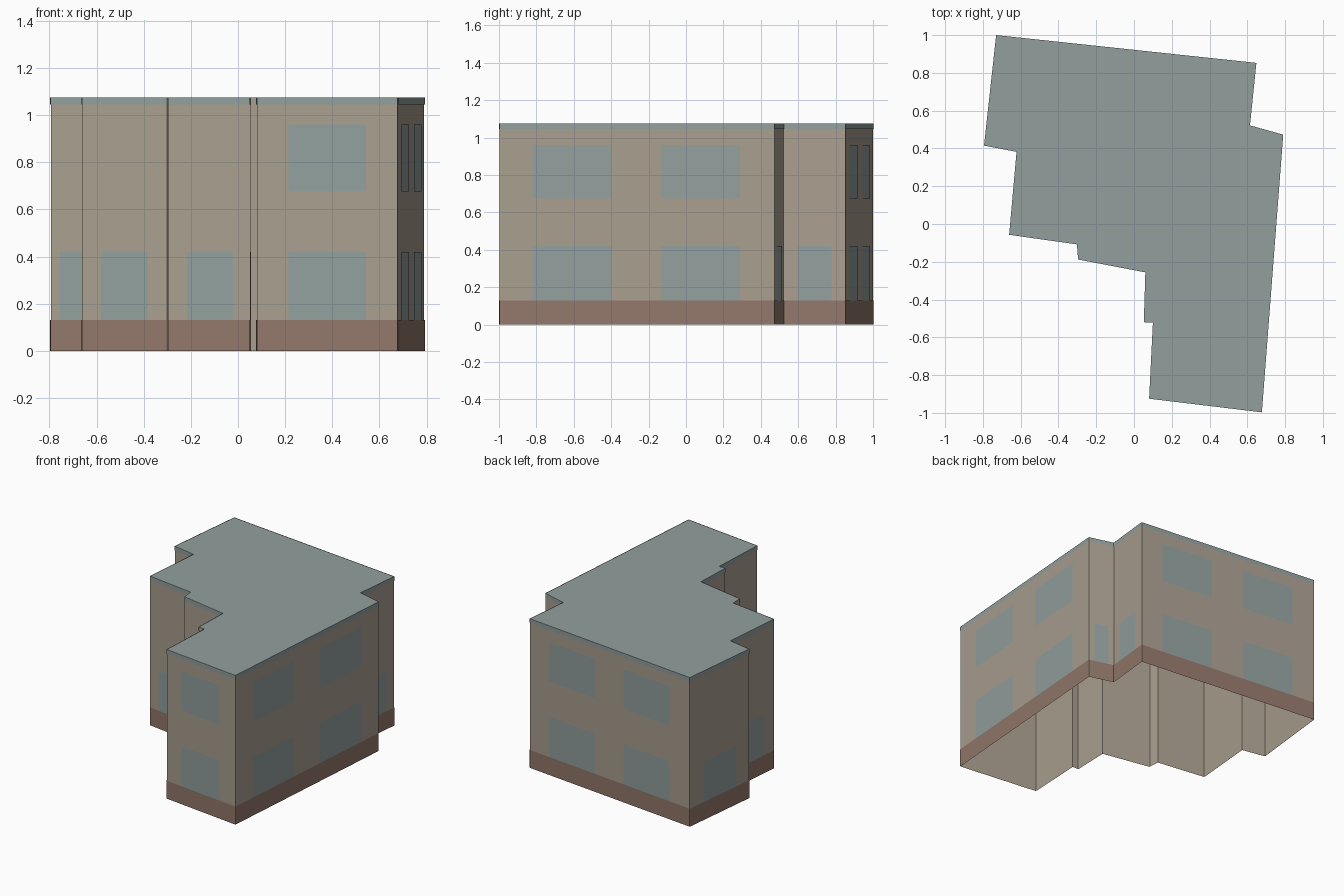
import bpy
from mathutils import Vector

cube = bpy.data.objects.get("Cube")
if cube:
    bpy.data.objects.remove(cube, do_unlink=True)


def material(name, rgb):
    linear = [((c / 255 + 0.055) / 1.055) ** 2.4 for c in rgb] + [1.0]
    mat = bpy.data.materials.new(name)
    mat.use_nodes = True
    mat.diffuse_color = linear
    bsdf = mat.node_tree.nodes["Principled BSDF"]
    bsdf.inputs["Base Color"].default_value = linear
    bsdf.inputs["Roughness"].default_value = 0.9
    return mat


plaster = material("beige plaster", (170, 159, 144))
brick = material("brown brick", (147, 120, 107))
slate = material("grey green slate", (146, 160, 158))

HEIGHT = 1.075
BASE_TOP = 0.13
TRIM_BOTTOM = 1.045
GAP = 0.003

# Floor plan, counter-clockwise from the front corner
PLAN = [Vector(p) for p in (
    (0.677, -0.997), (0.79, 0.473), (0.614, 0.522), (0.648, 0.853),
    (-0.73, 1), (-0.794, 0.415), (-0.622, 0.382), (-0.661, -0.057),
    (-0.302, -0.108), (-0.296, -0.188), (0.06, -0.256), (0.052, -0.52),
    (0.1, -0.522), (0.08, -0.925))]
WALLS = list(zip(PLAN, PLAN[1:] + PLAN[:1]))


def add_object(name, polygons, mat):
    verts = [v for poly in polygons for v in poly]
    faces, start = [], 0
    for poly in polygons:
        faces.append(range(start, start + len(poly)))
        start += len(poly)
    mesh = bpy.data.meshes.new(name)
    mesh.from_pydata(verts, [], [list(f) for f in faces])
    mesh.materials.append(mat)
    obj = bpy.data.objects.new(name, mesh)
    bpy.context.collection.objects.link(obj)
    return obj


def panel(wall, low, high, start=0.0, end=1.0, offset=GAP):
    """Upright rectangle over part of a wall, moved outward by offset."""
    a, b = wall
    along = b - a
    out = Vector((along.y, -along.x)).normalized() * offset
    p, q = a + along * start + out, a + along * end + out
    return [(p.x, p.y, low), (q.x, q.y, low), (q.x, q.y, high), (p.x, p.y, high)]


def length(wall):
    return (wall[1] - wall[0]).length


# Plain shell, open at the bottom, with a flat roof
add_object("walls", [panel(w, 0, HEIGHT, offset=0) for w in WALLS], plaster)
add_object("roof", [[(p.x, p.y, HEIGHT) for p in PLAN]], slate)

# Brick base and roof trim on every wall except the tiny returns
main_walls = [w for w in WALLS if length(w) > 0.1]
add_object("brick_base", [panel(w, 0, BASE_TOP) for w in main_walls], brick)
add_object("roof_trim", [panel(w, TRIM_BOTTOM, HEIGHT) for w in main_walls], slate)

# Windows: long walls get two columns, walls of full width get two floors
windows = []
for wall in main_walls:
    columns = [(0.12, 0.407), (0.588, 0.875)] if length(wall) > 1 else [(0.225, 0.775)]
    floors = [(BASE_TOP, 0.42)]
    if length(wall) > 0.6:
        floors.append((0.675, 0.96))
    windows += [panel(wall, low, high, start, end)
                for start, end in columns for low, high in floors]
add_object("windows", windows, slate)
